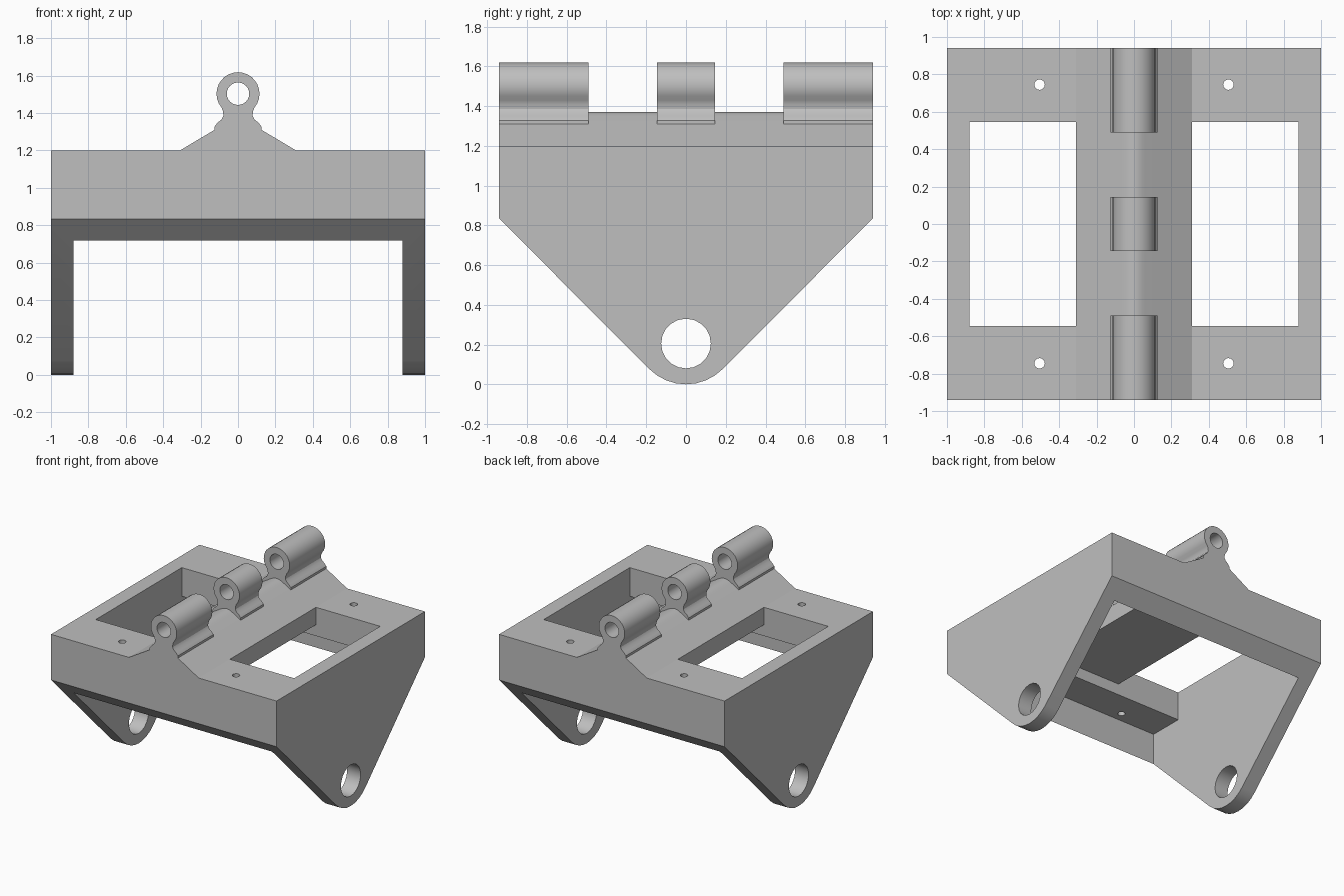
import bpy
import bmesh
from math import sin, cos, radians

old = bpy.data.objects.get("Cube")
if old:
    bpy.data.objects.remove(old, do_unlink=True)

grey = bpy.data.materials.new("light grey")
grey.use_nodes = True
colour = (0.52, 0.52, 0.52, 1)
grey.diffuse_color = colour
grey.node_tree.nodes["Principled BSDF"].inputs["Base Color"].default_value = colour


def arc(cx, cy, r, start, end, steps):
    """Points on an arc, angles in degrees."""
    angles = [radians(start + (end - start) * i / steps) for i in range(steps + 1)]
    return [(cx + r * cos(a), cy + r * sin(a)) for a in angles]


def circle(cx, cy, r, sides):
    return arc(cx, cy, r, 0, 360, sides)[:-1]


def rectangle(x0, x1, y0, y1):
    return [(x0, y0), (x1, y0), (x1, y1), (x0, y1)]


def mirrored(half):
    """Close a right-hand outline, listed bottom to top, with its mirror image."""
    return half + [(-x, z) for x, z in reversed(half) if x > 0.001]


def prism(name, outline, axis, lo, hi):
    """Extrude a flat outline along one axis."""
    place = {"x": lambda a, b, t: (t, a, b),
             "y": lambda a, b, t: (a, t, b),
             "z": lambda a, b, t: (a, b, t)}[axis]
    bm = bmesh.new()
    rings = [[bm.verts.new(place(a, b, t)) for a, b in outline] for t in (lo, hi)]
    for ring in rings:
        bm.faces.new(ring)
    n = len(outline)
    for i in range(n):
        j = (i + 1) % n
        bm.faces.new((rings[0][i], rings[0][j], rings[1][j], rings[1][i]))
    bmesh.ops.recalc_face_normals(bm, faces=bm.faces)
    mesh = bpy.data.meshes.new(name)
    bm.to_mesh(mesh)
    bm.free()
    mesh.materials.append(grey)
    obj = bpy.data.objects.new(name, mesh)
    bpy.context.collection.objects.link(obj)
    return obj


def combine(target, tool, operation):
    """Apply a boolean and discard the helper solid."""
    tool.hide_render = True
    mod = target.modifiers.new(tool.name, "BOOLEAN")
    mod.operation = operation
    mod.solver = "EXACT"
    mod.object = tool
    bpy.context.view_layer.objects.active = target
    bpy.ops.object.modifier_apply(modifier=mod.name)
    bpy.data.objects.remove(tool, do_unlink=True)


DEPTH, TOP = 0.94, 1.2

# Main block: tapered side outline with a rounded foot
side = mirrored(arc(0, 0.26, 0.26, -90, -45, 4) + [(DEPTH, 0.834), (DEPTH, TOP)])
bracket = prism("hinge_bracket", side, "x", -1, 1)

# Rounded ridge along the middle
ridge = mirrored([(0.31, 1.1), (0.31, TOP), (0.06, 1.349), (0.045, 1.357),
                  (0.025, 1.366), (0, 1.37)])
combine(bracket, prism("ridge", ridge, "y", -DEPTH, DEPTH), "UNION")

# Three hinge knuckles with flared feet
PIN_Z = 1.503
knuckle = mirrored([(0.1, 1.25), (0.125, 1.3), (0.125, 1.328), (0.108, 1.35),
                    (0.088, 1.365), (0.078, 1.385), (0.08, 1.41)]
                   + arc(0, PIN_Z, 0.115, -40, 90, 10))
for lo, hi in ((-DEPTH, -0.49), (-0.145, 0.145), (0.49, DEPTH)):
    combine(bracket, prism("knuckle", knuckle, "y", lo, hi), "UNION")
combine(bracket, prism("pin_bore", circle(0, PIN_Z, 0.06, 24), "y", -1.1, 1.1),
        "DIFFERENCE")

# Hollow underside, with a shallower recess below the middle beam
combine(bracket, prism("hollow", rectangle(-0.88, 0.88, -0.825, 0.825), "z", -0.2, 0.97),
        "DIFFERENCE")
combine(bracket, prism("recess", rectangle(-0.88, 0.88, -0.545, 0.545), "z", 0.9, 1.06),
        "DIFFERENCE")

# Windows and screw holes on both sides of the ridge
for s in (-1, 1):
    x0, x1 = sorted((0.31 * s, 0.88 * s))
    combine(bracket, prism("window", rectangle(x0, x1, -0.545, 0.545), "z", 1.0, 1.5),
            "DIFFERENCE")
    for t in (-1, 1):
        combine(bracket, prism("screw_hole", circle(0.505 * s, 0.745 * t, 0.028, 16),
                               "z", 0.9, 1.4), "DIFFERENCE")

# Pivot hole through both side plates
combine(bracket, prism("pivot_hole", circle(0, 0.205, 0.125, 20), "x", -1.2, 1.2),
        "DIFFERENCE")

bpy.ops.object.select_all(action="DESELECT")
bracket.select_set(True)
bpy.context.view_layer.objects.active = bracket
bpy.ops.object.shade_smooth_by_angle(angle=radians(30))
